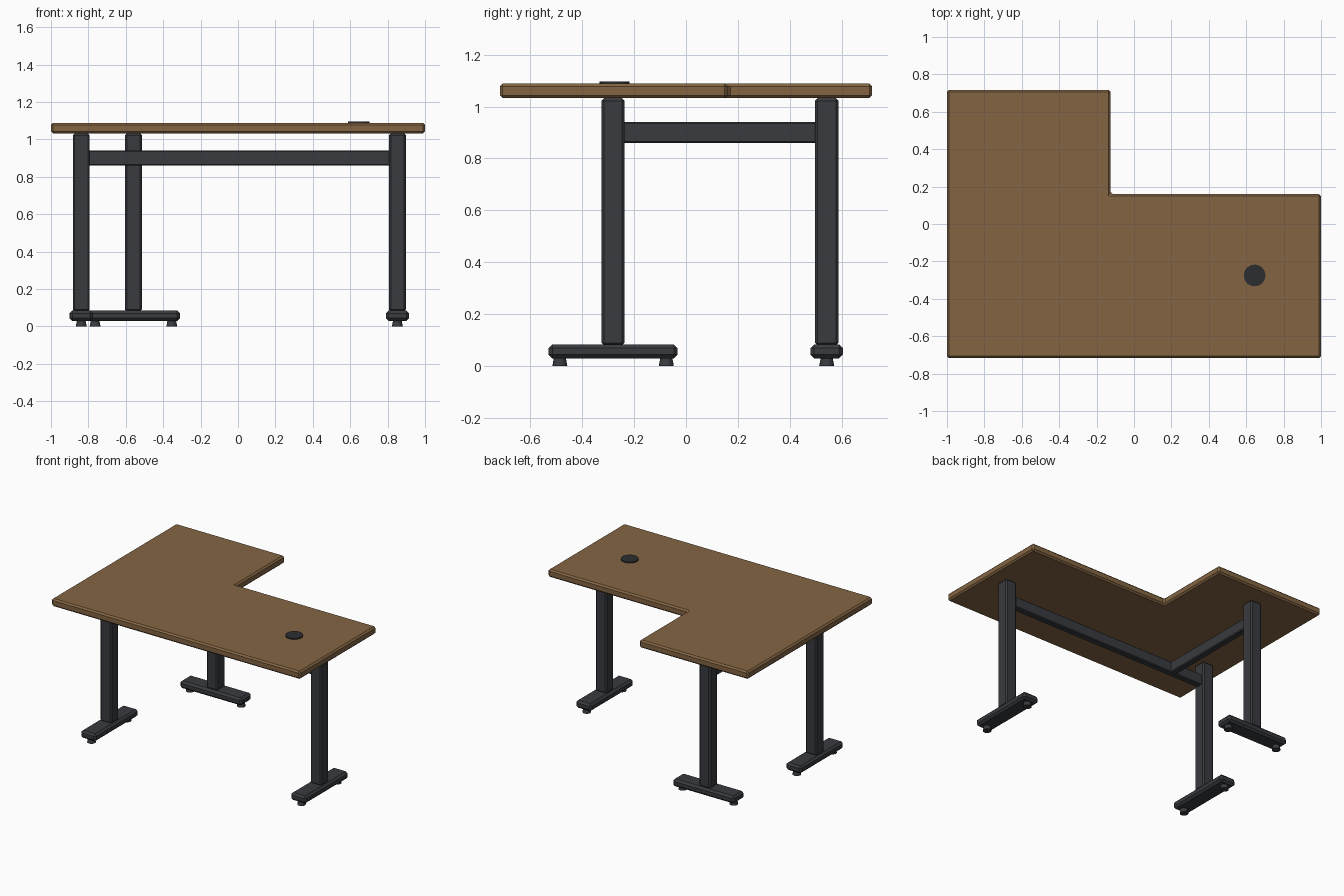
import bpy, bmesh
from mathutils import Matrix

if "Cube" in bpy.data.objects:
    bpy.data.objects.remove(bpy.data.objects["Cube"])


def material(name, color):
    m = bpy.data.materials.new(name)
    m.diffuse_color = color
    m.use_nodes = True
    m.node_tree.nodes["Principled BSDF"].inputs["Base Color"].default_value = m.diffuse_color
    return m


WOOD = material("wood", (0.23, 0.13, 0.055, 1))
METAL = material("dark_metal", (0.04, 0.043, 0.05, 1))
PLASTIC = material("dark_plastic", (0.025, 0.027, 0.03, 1))


def finish(name, bm, mat, bevel=0):
    me = bpy.data.meshes.new(name)
    bm.normal_update()
    bm.to_mesh(me)
    bm.free()
    ob = bpy.data.objects.new(name, me)
    bpy.context.collection.objects.link(ob)
    me.materials.append(mat)
    if bevel:
        mod = ob.modifiers.new("chamfer", 'BEVEL')
        mod.width = bevel
        mod.segments = 1
    return ob


def box(name, lo, hi, bevel):
    bm = bmesh.new()
    size = [h - l for l, h in zip(lo, hi)]
    mid = [(h + l) / 2 for l, h in zip(lo, hi)]
    bmesh.ops.create_cube(bm, size=1, matrix=Matrix.Translation(mid) @ Matrix.Diagonal((*size, 1)))
    return finish(name, bm, METAL, bevel)


def cone(name, x, y, z0, z1, r0, r1, mat, sides):
    bm = bmesh.new()
    bmesh.ops.create_cone(bm, cap_ends=True, segments=sides, radius1=r0, radius2=r1, depth=z1 - z0,
                          matrix=Matrix.Translation((x, y, (z0 + z1) / 2)))
    ob = finish(name, bm, mat)
    bpy.context.view_layer.objects.active = ob
    ob.select_set(True)
    bpy.ops.object.shade_smooth_by_angle()
    ob.select_set(False)


# L-shaped desktop
Y = 0.717
outline = [(-1, -Y), (1, -Y), (1, 0.16), (-0.125, 0.16), (-0.125, Y), (-1, Y)]
bm = bmesh.new()
face = bm.faces.new([bm.verts.new((x, y, 1.032)) for x, y in outline])
top = bmesh.ops.extrude_face_region(bm, geom=[face])["geom"]
bmesh.ops.translate(bm, vec=(0, 0, 0.056), verts=[v for v in top if isinstance(v, bmesh.types.BMVert)])
bmesh.ops.recalc_face_normals(bm, faces=bm.faces)
finish("desktop", bm, WOOD, 0.011)

# Cable grommet
cone("cable_grommet", 0.645, -0.275, 1.08, 1.096, 0.058, 0.058, PLASTIC, 24)


# T-shaped legs: column, foot bar, two levelling pads
def leg(name, x, y, along_x):
    fx, fy = (0.248, 0.062) if along_x else (0.062, 0.248)
    box(name + "_column", (x - 0.045, y - 0.045, 0.08), (x + 0.045, y + 0.045, 1.032), 0.01)
    box(name + "_foot", (x - fx, y - fy, 0.03), (x + fx, y + fy, 0.084), 0.014)
    for i, s in enumerate((-0.205, 0.205)):
        px, py = (x + s, y) if along_x else (x, y + s)
        cone(f"{name}_pad_{i + 1}", px, py, 0, 0.032, 0.029, 0.023, METAL, 16)


LX, RX, SX, FY, SY = -0.838, 0.852, -0.559, -0.281, 0.542
leg("left_leg", LX, FY, False)
leg("right_leg", RX, FY, False)
leg("return_leg", SX, SY, True)

# Cross beams under the top
box("main_beam", (LX + 0.03, FY - 0.024, 0.86), (RX - 0.03, FY + 0.024, 0.94), 0.006)
box("return_beam", (SX - 0.024, FY, 0.86), (SX + 0.024, SY - 0.03, 0.94), 0.006)
